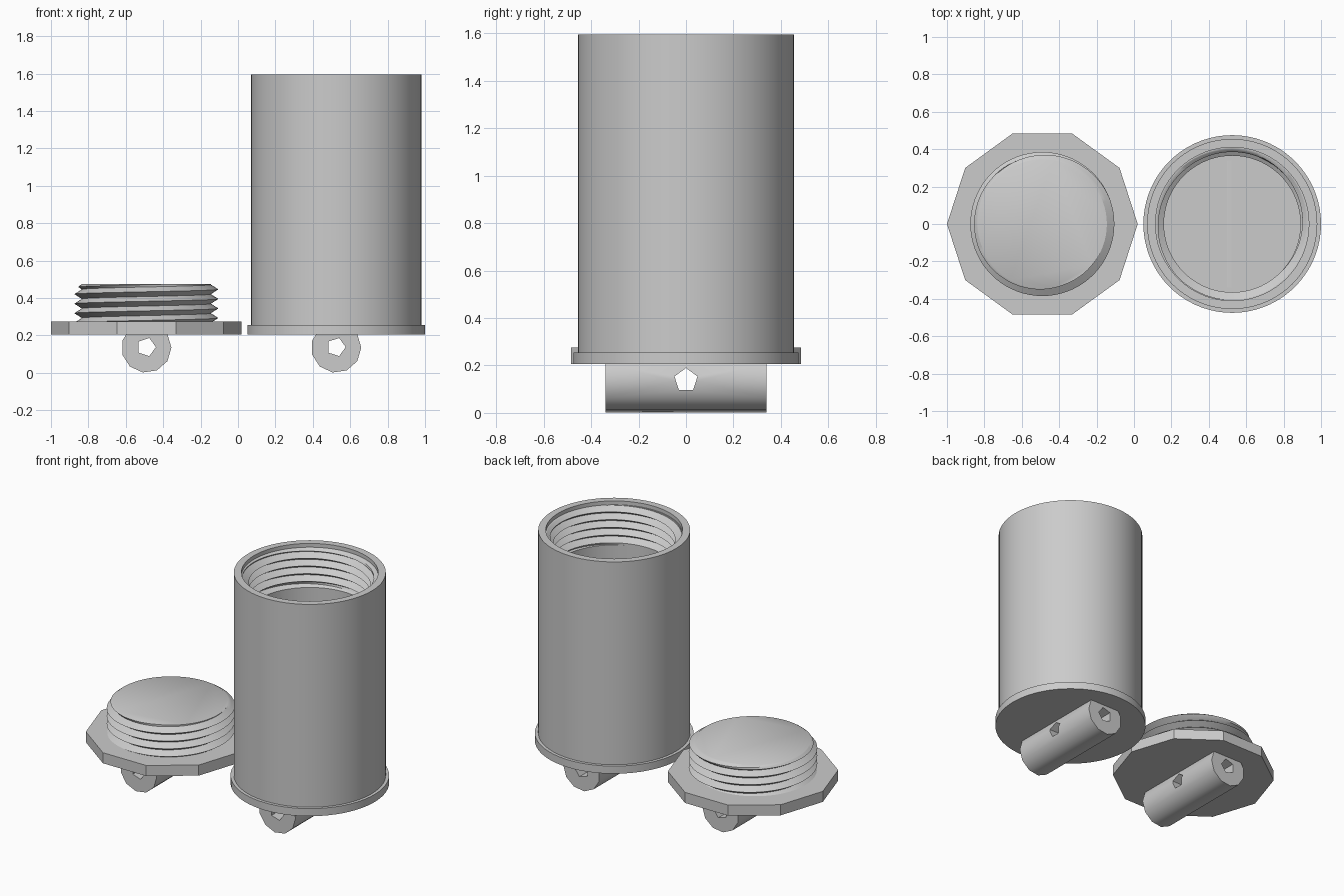
import bpy, bmesh
from math import sin, cos, tau, radians
from mathutils import Matrix

if "Cube" in bpy.data.objects:
    bpy.data.objects.remove(bpy.data.objects["Cube"])

grey = bpy.data.materials.new("plain grey")
grey.use_nodes = True
grey.diffuse_color = (0.6, 0.6, 0.6, 1)
grey.node_tree.nodes["Principled BSDF"].inputs["Base Color"].default_value = (0.6, 0.6, 0.6, 1)

SEG = 72
PITCH = 0.051
LID_X, BODY_X = -0.49, 0.525


def finish(bm, name, smooth=True):
    """Turn a bmesh into a named grey object."""
    mesh = bpy.data.meshes.new(name)
    bm.to_mesh(mesh)
    bm.free()
    mesh.materials.append(grey)
    obj = bpy.data.objects.new(name, mesh)
    bpy.context.collection.objects.link(obj)
    if smooth:
        bpy.ops.object.select_all(action="DESELECT")
        obj.select_set(True)
        bpy.context.view_layer.objects.active = obj
        bpy.ops.object.shade_smooth_by_angle(angle=radians(35))
    return obj


def sweep(bm, columns, shift=0, flip=False):
    """Join columns of points around an axis, offset by some rows at the seam."""
    cols = [[bm.verts.new(p) for p in col] for col in columns]
    rows = len(cols[0])
    for i, col in enumerate(cols):
        last = i == len(cols) - 1
        nxt, off = cols[(i + 1) % len(cols)], shift if last else 0
        for k in range(rows - 1 - off):
            face = [col[k], nxt[k + off], nxt[k + 1 + off], col[k + 1]]
            bm.faces.new(face[::-1] if flip else face)


def lathe(bm, x, profile):
    sweep(bm, [[(x + r * cos(a), r * sin(a), z) for r, z in profile]
               for a in (tau * i / SEG for i in range(SEG))])


def thread(bm, x, z0, z1, crest_z, radius, flip=False):
    """Helical V thread clipped between two heights."""
    columns = []
    for i in range(SEG):
        a = tau * i / SEG
        col = []
        for k in range(-40, 41):
            z = crest_z + PITCH * (k / 4 + i / SEG)
            z = min(max(z, z0), z1)
            phase = ((z - crest_z) / PITCH - i / SEG) % 1
            r = radius(z, abs(2 * phase - 1))
            col.append((x + r * cos(a), r * sin(a), z))
        columns.append(col)
    sweep(bm, columns, 4, flip)


def weld(bm):
    bmesh.ops.remove_doubles(bm, verts=bm.verts, dist=0.0001)


def prism(name, sides, radius, depth, matrix, smooth=False):
    bm = bmesh.new()
    bmesh.ops.create_cone(bm, cap_ends=True, segments=sides, radius1=radius,
                          radius2=radius, depth=depth, matrix=matrix)
    # put one corner on the first axis whatever the primitive's start angle
    return finish(bm, name, smooth)


def ngon_bar(name, sides, radius, half, place, smooth=False):
    """Bar of polygon section; place(u, v, t) maps section and length to space."""
    bm = bmesh.new()
    ends = [[bm.verts.new(place(radius * cos(tau * i / sides),
                                radius * sin(tau * i / sides), t))
             for i in range(sides)] for t in (-half, half)]
    for end in ends:
        bm.faces.new(end)
    for i in range(sides):
        j = (i + 1) % sides
        bm.faces.new([ends[0][i], ends[0][j], ends[1][j], ends[1][i]])
    bmesh.ops.recalc_face_normals(bm, faces=bm.faces)
    return finish(bm, name, smooth)


# ten-sided lid plate
ngon_bar("lid_plate", 10, 0.51, 0.035, lambda u, v, t: (LID_X + u, v, 0.24 + t))

# screw thread of the lid, fading out at its top
SLOPE = 0.08 / PITCH
LID_TOP = 0.475
bm = bmesh.new()
thread(bm, LID_X, 0.265, LID_TOP, 0.4465,
       lambda z, w: 0.345 + min(0.04 * w, (LID_TOP - z) * SLOPE))
weld(bm)
bmesh.ops.holes_fill(bm, edges=[e for e in bm.edges if e.is_boundary], sides=0)
finish(bm, "lid_thread")

# hollow canister with base flange, rim and internal thread
T0, T1 = 1.325, 1.57
bm = bmesh.new()
lathe(bm, BODY_X, [(0, 0.205), (0.475, 0.205), (0.475, 0.255), (0.455, 0.255),
                   (0.455, 1.595), (0.41, 1.595), (0.41, T1), (0.405, T1)])
lathe(bm, BODY_X, [(0.365, T0), (0.365, 0.264), (0, 0.264)])
thread(bm, BODY_X, T0, T1, 1.5,
       lambda z, w: max(min(0.405 - 0.04 * w, 0.365 + (z - T0) * SLOPE),
                        0.405 - (T1 - z) * SLOPE), flip=False)
# the thread runs upward, so turn its faces toward the axis
inner = [f for f in bm.faces
         if all(T0 - 0.001 <= v.co.z <= T1 + 0.001 for v in f.verts)
         and (f.calc_center_median().xy - Matrix.Translation((BODY_X, 0, 0)).translation.xy).length < 0.4049]
bmesh.ops.reverse_faces(bm, faces=inner)
weld(bm)
finish(bm, "canister")

# hanging lugs below both parts, drilled lengthwise and crosswise
for label, x in (("lid", LID_X), ("canister", BODY_X)):
    lug = ngon_bar(label + "_lug", 11, 0.134, 0.34,
                   lambda u, v, t: (x + u, t, 0.135 + v), True)
    drills = [ngon_bar(label + "_long_drill", 5, 0.051, 0.5,
                       lambda u, v, t: (x + u, t, 0.138 + v)),
              ngon_bar(label + "_cross_drill", 5, 0.051, 0.3,
                       lambda u, v, t: (x + t, v, 0.138 + u))]
    for drill in drills:
        mod = lug.modifiers.new("hole", "BOOLEAN")
        mod.object = drill
        mod.operation = "DIFFERENCE"
        mod.solver = "EXACT"
        bpy.ops.object.select_all(action="DESELECT")
        lug.select_set(True)
        bpy.context.view_layer.objects.active = lug
        bpy.ops.object.modifier_apply(modifier=mod.name)
        bpy.data.objects.remove(drill)
    bpy.ops.object.shade_smooth_by_angle(angle=radians(35))
